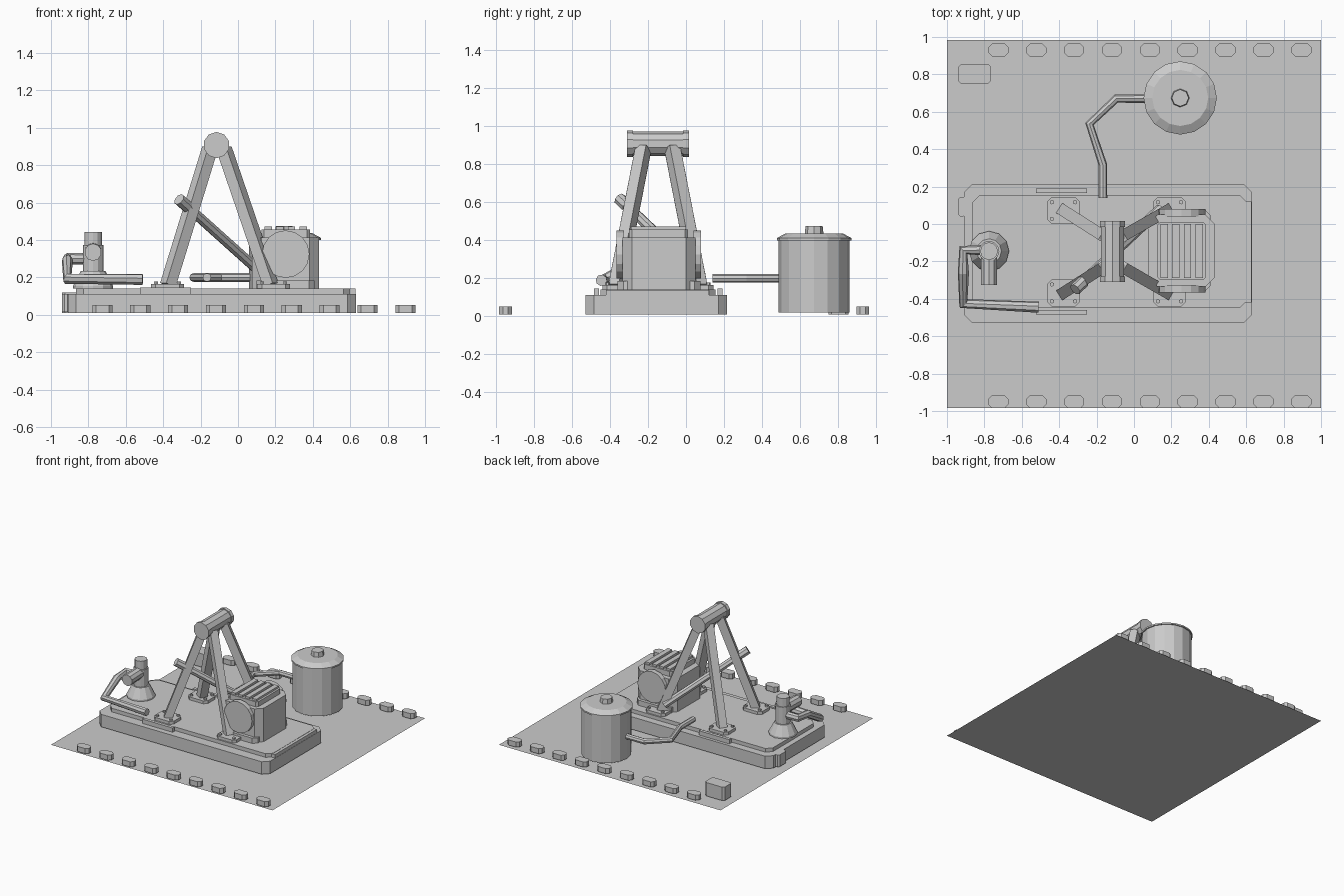
import bpy, bmesh, math
from mathutils import Vector, Matrix

cube = bpy.data.objects.get("Cube")
if cube:
    bpy.data.objects.remove(cube, do_unlink=True)

grey = bpy.data.materials.new("plain_grey")
grey.use_nodes = True
grey.diffuse_color = (0.6, 0.6, 0.6, 1)
grey.node_tree.nodes["Principled BSDF"].inputs["Base Color"].default_value = (0.6, 0.6, 0.6, 1)


def add(name, bm):
    bmesh.ops.recalc_face_normals(bm, faces=bm.faces)
    mesh = bpy.data.meshes.new(name)
    bm.to_mesh(mesh)
    bm.free()
    mesh.materials.append(grey)
    obj = bpy.data.objects.new(name, mesh)
    bpy.context.collection.objects.link(obj)
    return obj


def block(name, x, y, z, cut=0.0):
    """Box from (min, max) ranges, with chamfered upright edges."""
    bm = bmesh.new()
    bmesh.ops.create_cube(bm, size=1)
    size = [r[1] - r[0] for r in (x, y, z)]
    mid = [(r[0] + r[1]) / 2 for r in (x, y, z)]
    bmesh.ops.scale(bm, vec=size, verts=bm.verts)
    bmesh.ops.translate(bm, vec=mid, verts=bm.verts)
    if cut:
        upright = [e for e in bm.edges
                   if abs(e.verts[0].co.z - e.verts[1].co.z) > size[2] / 2]
        bmesh.ops.bevel(bm, geom=upright, offset=cut, segments=1, affect='EDGES')
    return add(name, bm)


def rod(name, a, b, r1, r2=None, sides=12, turn=0.0):
    """Straight cylinder or cone between two points."""
    a, b = Vector(a), Vector(b)
    bm = bmesh.new()
    bmesh.ops.create_cone(bm, cap_ends=True, segments=sides, radius1=r1,
                          radius2=r1 if r2 is None else r2, depth=(b - a).length)
    spin = (b - a).to_track_quat('Z', 'Y').to_matrix().to_4x4()
    bm.transform(Matrix.Translation((a + b) / 2) @ spin @ Matrix.Rotation(turn, 4, 'Z'))
    return add(name, bm)


def lathe(name, centre, profile, sides):
    """Turn a (radius, height) profile around an upright axis."""
    bm = bmesh.new()
    rings = []
    for r, z in profile:
        rings.append([bm.verts.new((centre[0] + r * math.cos(math.tau * i / sides),
                                    centre[1] + r * math.sin(math.tau * i / sides), z))
                      for i in range(sides)])
    for low, high in zip(rings, rings[1:]):
        for i in range(sides):
            j = (i + 1) % sides
            bm.faces.new((low[i], low[j], high[j], high[i]))
    bm.faces.new(rings[0])
    bm.faces.new(rings[-1])
    return add(name, bm)


def pipe(name, points, radius):
    """Bent pipe with eight sides."""
    curve = bpy.data.curves.new(name, 'CURVE')
    curve.dimensions = '3D'
    curve.bevel_depth = radius
    curve.bevel_resolution = 2
    curve.use_fill_caps = True
    spline = curve.splines.new('POLY')
    spline.points.add(len(points) - 1)
    for p, co in zip(spline.points, points):
        p.co = (*co, 1)
    temp = bpy.data.objects.new(name + "_path", curve)
    bpy.context.collection.objects.link(temp)
    bpy.context.view_layer.update()
    mesh = bpy.data.meshes.new_from_object(temp.evaluated_get(bpy.context.evaluated_depsgraph_get()))
    bpy.data.objects.remove(temp, do_unlink=True)
    mesh.materials.clear()
    mesh.materials.append(grey)
    for poly in mesh.polygons:
        poly.use_smooth = False
    bpy.context.collection.objects.link(bpy.data.objects.new(name, mesh))


# Ground sheet
bm = bmesh.new()
bmesh.ops.create_grid(bm, x_segments=1, y_segments=1, size=1)
bmesh.ops.scale(bm, vec=(1, 0.984, 1), verts=bm.verts)
add("ground", bm)

# Border stones and corner crate
for i in range(9):
    x = -0.725 + 0.2025 * i
    for side, y in (("front", -0.95), ("back", 0.93)):
        block(f"{side}_stone_{i}", (x - 0.054, x + 0.054), (y - 0.034, y + 0.034),
              (0.01, 0.052), 0.02)
block("corner_crate", (-0.94, -0.765), (0.75, 0.855), (0.01, 0.12), 0.015)

# Stepped foundation
block("foundation", (-0.91, 0.63), (-0.53, 0.215), (0.01, 0.112), 0.045)
block("foundation_top", (-0.865, 0.605), (-0.45, 0.155), (0.11, 0.142), 0.04)
block("end_lip", (0.595, 0.628), (-0.42, 0.12), (0.11, 0.14))
block("foundation_lug", (-0.94, -0.9), (0.04, 0.145), (0.015, 0.112), 0.012)
for side, y in (("front", -0.472), ("back", 0.178)):
    block(side + "_rail", (-0.525, -0.25), (y - 0.013, y + 0.013), (0.11, 0.147))

# Four-legged frame with feet, bolts and top drum
MID_Y = -0.148
for sx, px, fx, tx in (("right", -0.377, -0.375, -0.15), ("left", 0.19, 0.175, -0.075)):
    for sy, s in (("front", -1), ("back", 1)):
        name = f"{sy}_{sx}"
        py = MID_Y + s * 0.22
        block(name + "_foot", (px - 0.088, px + 0.088), (py - 0.072, py + 0.072),
              (0.14, 0.166), 0.025)
        for bx in (-0.062, 0.062):
            for by in (-0.045, 0.045):
                rod(name + "_bolt", (px + bx, py + by, 0.16),
                    (px + bx, py + by, 0.178), 0.012, sides=6)
        rod(name + "_leg", (fx, MID_Y + s * 0.218, 0.16), (tx, MID_Y + s * 0.075, 0.89),
            0.044, sides=4, turn=math.pi / 4)
rod("top_drum", (-0.115, -0.3, 0.908), (-0.115, 0.005, 0.908), 0.064, sides=10)
for name, y in (("front_drum_cap", -0.31), ("back_drum_cap", -0.015)):
    rod(name, (-0.115, y, 0.908), (-0.115, y + 0.03, 0.908), 0.07, sides=10)

# Slanted lever
rod("lever", (-0.3, -0.335, 0.605), (0.14, 0.08, 0.21), 0.028, sides=8)
rod("lever_grip", (-0.315, -0.35, 0.618), (-0.27, -0.307, 0.578), 0.033, sides=8)

# Engine with round end plates and cooling slats
block("engine", (0.075, 0.432), (-0.335, 0.05), (0.14, 0.415), 0.05)
block("engine_cover", (0.125, 0.385), (-0.3, 0.01), (0.41, 0.456), 0.015)
for i in range(4):
    x = 0.162 + i * 0.062
    block(f"engine_slat_{i}", (x - 0.02, x + 0.02), (-0.29, 0.0), (0.45, 0.472))
for name, y in (("front_engine_disc", -0.365), ("back_engine_disc", 0.04)):
    rod(name, (0.255, y, 0.325), (0.255, y + 0.04, 0.325), 0.127, sides=16)
block("engine_plinth", (0.1, 0.41), (-0.36, 0.075), (0.14, 0.185), 0.03)

# Water tank and its outlet pipe
TANK = (0.247, 0.674)
lathe("tank", TANK, [(0.187, 0.02), (0.187, 0.4), (0.196, 0.4), (0.196, 0.412),
                     (0.15, 0.437)], 16)
lathe("tank_knob", TANK, [(0.05, 0.43), (0.045, 0.475)], 8)
pipe("tank_pipe", [(0.1, 0.67, 0.2), (-0.095, 0.67, 0.2), (-0.238, 0.535, 0.2),
                   (-0.166, 0.315, 0.2), (-0.166, 0.14, 0.2)], 0.023)

# Pump with spout and bent delivery pipe
PUMP = (-0.775, -0.145)
lathe("pump_base", PUMP, [(0.107, 0.14), (0.107, 0.155), (0.066, 0.235), (0.055, 0.235),
                          (0.055, 0.375), (0.047, 0.375), (0.047, 0.443)], 12)
rod("pump_spout", (-0.775, -0.14, 0.34), (-0.775, -0.325, 0.335), 0.046, sides=10)
pipe("delivery_pipe", [(-0.775, -0.14, 0.3), (-0.912, -0.14, 0.3), (-0.912, -0.26, 0.29),
                       (-0.912, -0.425, 0.193), (-0.51, -0.445, 0.19)], 0.03)
